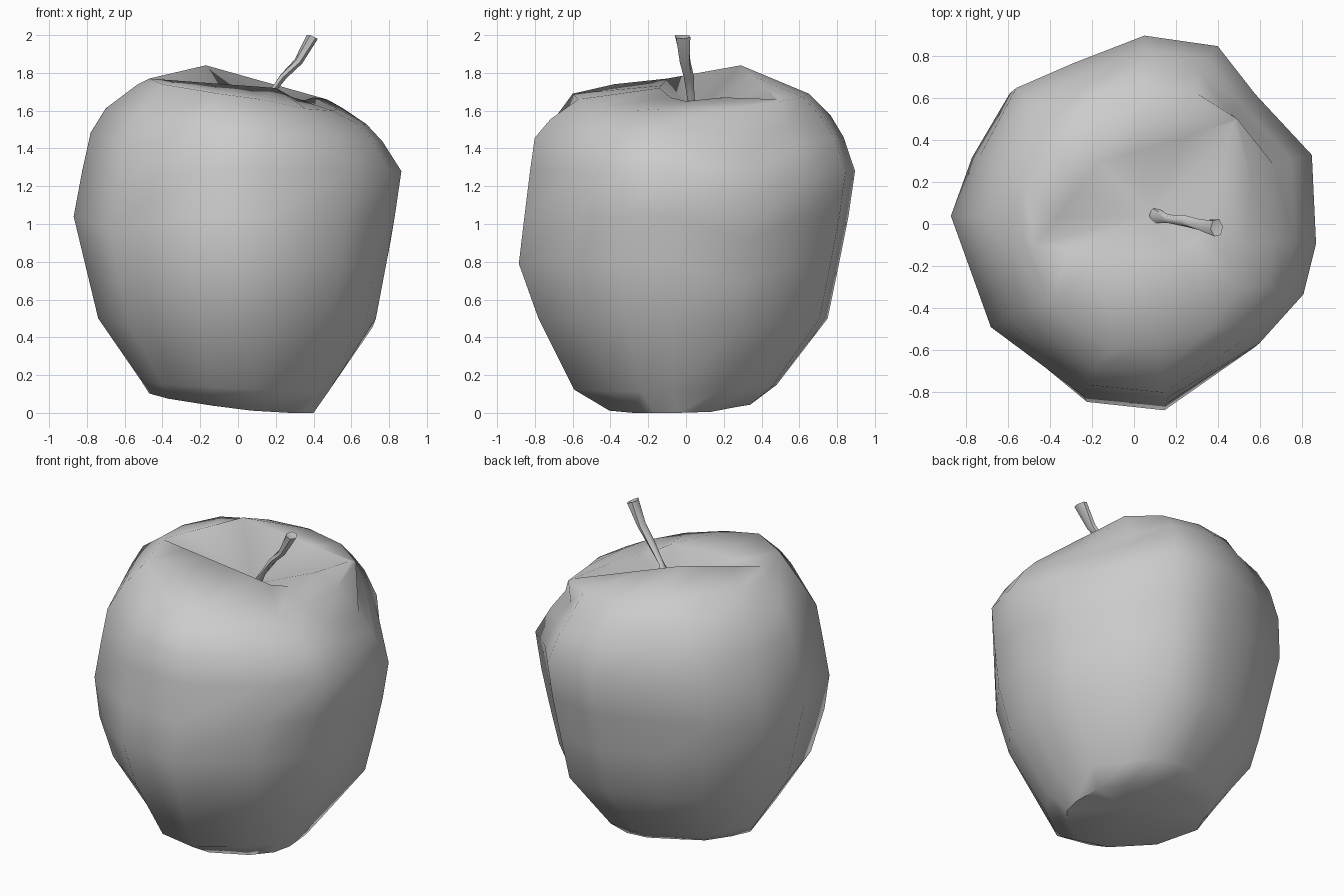
import bpy, bmesh, math
from mathutils import Vector

cube = bpy.data.objects.get("Cube")
if cube:
    bpy.data.objects.remove(cube, do_unlink=True)

grey = bpy.data.materials.new("plain grey")
grey.use_nodes = True
colour = (0.6, 0.6, 0.6, 1)
grey.diffuse_color = colour
grey.node_tree.nodes["Principled BSDF"].inputs["Base Color"].default_value = colour


def loft(name, rings, start, end, angle):
    """Skin a list of rings and close both ends on a centre point."""
    bm = bmesh.new()
    loops = [[bm.verts.new(p) for p in ring] for ring in rings]
    first, last = bm.verts.new(start), bm.verts.new(end)
    n = len(loops[0])
    for i in range(n):
        j = (i + 1) % n
        bm.faces.new((first, loops[0][j], loops[0][i]))
        for a, b in zip(loops, loops[1:]):
            bm.faces.new((a[i], a[j], b[j], b[i]))
        bm.faces.new((loops[-1][i], loops[-1][j], last))
    bmesh.ops.recalc_face_normals(bm, faces=bm.faces)
    mesh = bpy.data.meshes.new(name)
    bm.to_mesh(mesh)
    bm.free()
    mesh.materials.append(grey)
    obj = bpy.data.objects.new(name, mesh)
    bpy.context.collection.objects.link(obj)
    bpy.ops.object.select_all(action='DESELECT')
    obj.select_set(True)
    bpy.context.view_layer.objects.active = obj
    bpy.ops.object.shade_smooth_by_angle(angle=math.radians(angle))


# Fruit: uneven plan outline (x, y, sag of the widest part), scaled at each level
outline = [(.87, -.1, 0), (.85, .33, -.14), (.58, .62, -.03), (.4, .85, 0), (.05, .9, 0),
           (-.3, .77, 0), (-.59, .65, 0), (-.77, .33, -.08), (-.87, .04, 0),
           (-.68, -.51, -.08), (-.24, -.85, 0), (.16, -.89, 0), (.6, -.61, 0), (.81, -.36, 0)]

# height, x min, x max, y min, y max, slope along x, slope along y
levels = [
    (.045, -.47, .40, -.41, .36, -.12, .06),
    (.14, -.51, .48, -.60, .48, -.05, .02),
    (.50, -.74, .73, -.79, .75, 0, 0),
    (.79, -.81, .785, -.895, .81, 0, 0),
    (1.04, -.87, .83, -.865, .86, 0, 0),
    (1.28, -.825, .865, -.835, .895, 0, 0),
    (1.46, -.78, .765, -.81, .835, -.03, 0),
    (1.57, -.70, .68, -.725, .765, -.06, .01),
]

# Rounded shoulder, then the crest of the two lobes that meet over the hollow
shoulder = [(.53, -.1, 1.61), (.56, .2, 1.61), (.49, .5, 1.65), (.3, .62, 1.67), (.05, .65, 1.69),
            (-.2, .6, 1.7), (-.42, .42, 1.73), (-.52, .18, 1.74), (-.53, -.04, 1.74),
            (-.4, -.38, 1.74), (-.1, -.6, 1.69), (.12, -.57, 1.66), (.36, -.5, 1.61), (.5, -.3, 1.6)]
left_tip, peak, right_tip = Vector((-.47, -.1, 1.77)), Vector((-.17, .29, 1.84)), Vector((.47, .48, 1.66))
front_tip = Vector((.2, -.14, 1.72))
crest = [Vector((.36, 0, 1.65)), Vector((.4, .2, 1.67)), right_tip,
         right_tip.lerp(peak, .35), right_tip.lerp(peak, .7), peak,
         peak.lerp(left_tip, .33), peak.lerp(left_tip, .67), left_tip,
         left_tip.lerp(front_tip, .25), left_tip.lerp(front_tip, .5),
         left_tip.lerp(front_tip, .75), front_tip, Vector((.29, -.08, 1.67))]
hollow = Vector((.07, .04, 1.57))


def level_ring(z, x0, x1, y0, y1, sx, sy):
    ring = []
    for u, v, sag in outline:
        x = u / .87 * (x1 if u > 0 else -x0)
        y = v / .9 * (y1 if v > 0 else -y0)
        drop = sag * z * z * (1.8 - z)
        ring.append((x, y, max(0, z + sx * x + sy * y + drop)))
    return ring


fruit = [level_ring(*lv) for lv in levels] + [shoulder, crest]
loft("fruit", fruit, (0, -.05, .1), hollow, 60)

# Stem: bent, flattened tube that widens at both ends
path = [(.1, .04, 1.57, .04), (.16, .025, 1.67, .02), (.24, .015, 1.78, .027),
        (.32, -.005, 1.86, .03), (.393, -.018, 1.98, .044)]
rings = []
for k, (x, y, z, r) in enumerate(path):
    ring = []
    for s in range(6):
        a = math.tau * s / 6 + k * .3
        side = Vector((.8, 0, -.4)) * math.cos(a) * r * .85
        ring.append(Vector((x, y, z)) + side + Vector((0, math.sin(a) * r, 0)))
    rings.append(ring)
for p in rings[-1]:
    p.z = min(2, p.z + .015)
loft("stem", rings, (.1, .04, 1.55), (.39, -.018, 1.985), 60)
